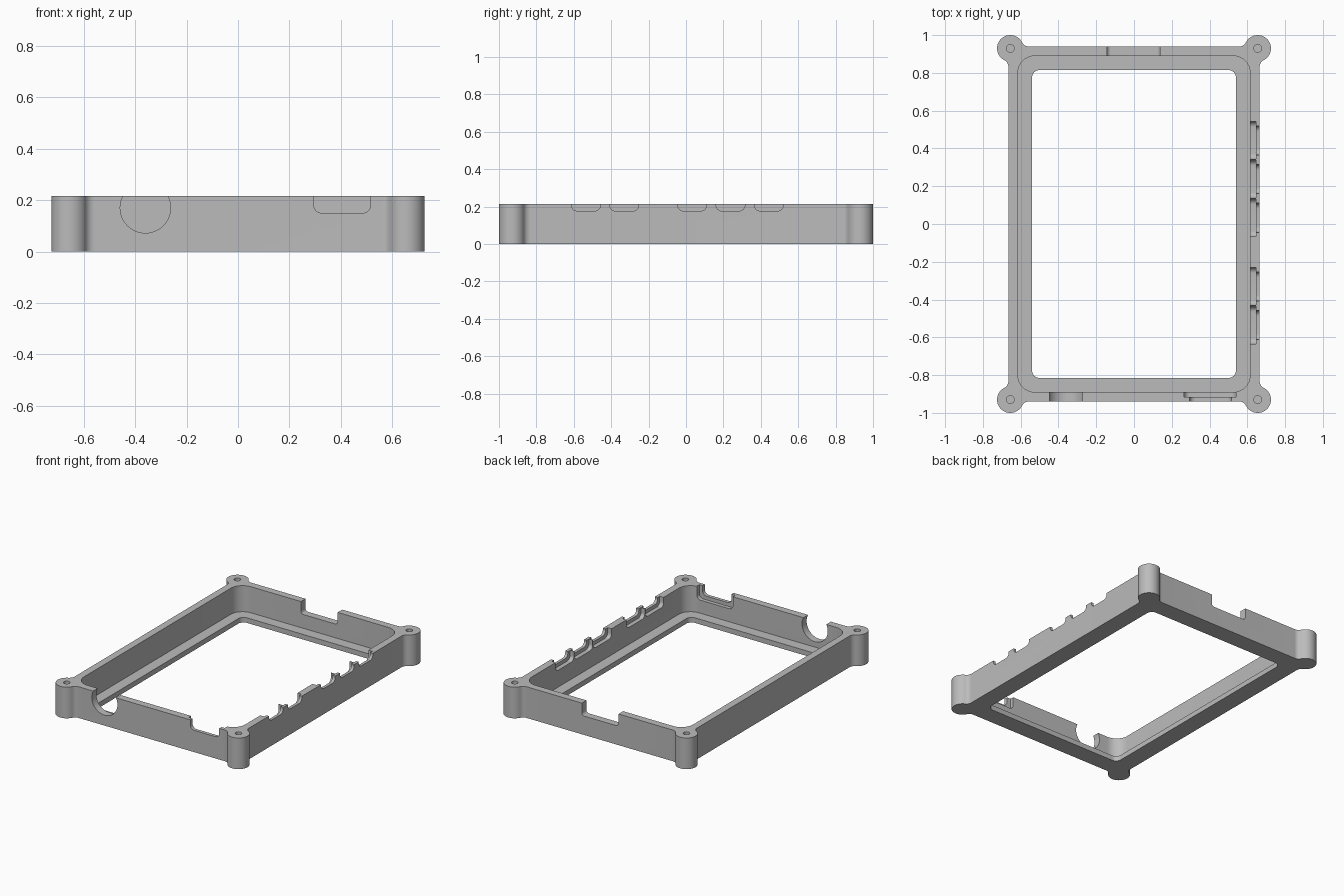
import bpy, bmesh
from math import pi, cos, sin, atan2, sqrt

if "Cube" in bpy.data.objects:
    bpy.data.objects.remove(bpy.data.objects["Cube"])

HEIGHT, LIP = 0.215, 0.035
WALL_X, WALL_Y = 0.665, 0.94
BOSS_X, BOSS_Y, BOSS_R, FILLET = 0.655, 0.93, 0.07, 0.04

grey = bpy.data.materials.new("plain grey")
grey.use_nodes = True
grey.diffuse_color = (0.5, 0.5, 0.5, 1)
grey.node_tree.nodes["Principled BSDF"].inputs["Base Color"].default_value = (0.5, 0.5, 0.5, 1)


def arc(cx, cy, r, a0, a1, n=10):
    return [(cx + r * cos(a0 + (a1 - a0) * i / n), cy + r * sin(a0 + (a1 - a0) * i / n))
            for i in range(n + 1)]


def rounded(x0, x1, y0, y1, r):
    corners = [(x1 - r, y0 + r, -pi / 2), (x1 - r, y1 - r, 0),
               (x0 + r, y1 - r, pi / 2), (x0 + r, y0 + r, pi)]
    return [p for cx, cy, a in corners for p in arc(cx, cy, r, a, a + pi / 2)]


def prism(name, outline, lo, hi, axis="z"):
    """Extrude a 2D outline from lo to hi along the axis."""
    place = {"z": lambda u, v, w: (u, v, w), "y": lambda u, v, w: (u, w, v),
             "x": lambda u, v, w: (w, u, v)}[axis]
    bm = bmesh.new()
    base = bm.faces.new([bm.verts.new(place(u, v, lo)) for u, v in outline])
    top = bmesh.ops.extrude_face_region(bm, geom=[base])["geom"]
    for v in top:
        if isinstance(v, bmesh.types.BMVert):
            v.co["xyz".index(axis)] = hi
    bmesh.ops.recalc_face_normals(bm, faces=bm.faces)
    mesh = bpy.data.meshes.new(name)
    bm.to_mesh(mesh)
    bm.free()
    ob = bpy.data.objects.new(name, mesh)
    bpy.context.collection.objects.link(ob)
    mesh.materials.append(grey)
    return ob


# Outline of one corner: side wall, fillet, screw boss, fillet, end wall
side_x = WALL_X + FILLET
side_y = BOSS_Y - sqrt((BOSS_R + FILLET) ** 2 - (side_x - BOSS_X) ** 2)
end_y = WALL_Y + FILLET
end_x = BOSS_X - sqrt((BOSS_R + FILLET) ** 2 - (end_y - BOSS_Y) ** 2)
a_side = atan2(side_y - BOSS_Y, side_x - BOSS_X)
a_end = atan2(end_y - BOSS_Y, end_x - BOSS_X)
corner = (arc(side_x, side_y, FILLET, pi, a_side + pi)[:-1]
          + arc(BOSS_X, BOSS_Y, BOSS_R, a_side, a_end, 32)
          + arc(end_x, end_y, FILLET, a_end - pi, -pi / 2)[1:])
half = corner + [(-x, y) for x, y in reversed(corner)]
frame = prism("case_frame", half + [(-x, -y) for x, y in half], 0, HEIGHT)

# Pocket and window leaving a thin lip around the bottom
TOP = HEIGHT + 0.1
cutters = [
    prism("pocket", rounded(-0.615, 0.615, -0.89, 0.89, 0.09), LIP, TOP),
    prism("window", rounded(-0.54, 0.54, -0.815, 0.815, 0.04), -0.1, TOP),
]

# Blind screw holes in the bosses
for sx in (-1, 1):
    for sy in (-1, 1):
        cutters.append(prism("screw_hole", arc(sx * BOSS_X, sy * BOSS_Y, 0.021, 0, 2 * pi, 24)[:-1],
                             0.05, TOP))

# Round cable opening and stepped socket slot in the front wall
cutters += [
    prism("round_opening", arc(-0.36, 0.17, 0.098, 0, 2 * pi, 48)[:-1], -0.99, -0.85, "y"),
    prism("front_slot", rounded(0.295, 0.515, 0.15, TOP, 0.03), -0.99, -0.85, "y"),
    prism("front_recess", rounded(0.265, 0.54, 0.125, TOP, 0.03), -0.916, -0.85, "y"),
    prism("back_slot", rounded(-0.143, 0.137, 0.13, TOP, 0.02), 0.85, 0.99, "y"),
]

# Row of stepped button slots in the right-hand wall
for y in (-0.535, -0.33, 0.033, 0.238, 0.443):
    cutters += [
        prism("side_slot", rounded(y - 0.077, y + 0.077, 0.177, TOP, 0.03), 0.58, 0.72, "x"),
        prism("side_recess", rounded(y - 0.1, y + 0.1, 0.152, TOP, 0.03), 0.58, 0.645, "x"),
    ]

bpy.ops.object.select_all(action="DESELECT")
bpy.context.view_layer.objects.active = frame
frame.select_set(True)
for cutter in cutters:
    cutter.hide_render = True
    mod = frame.modifiers.new(cutter.name, "BOOLEAN")
    mod.operation, mod.solver, mod.object = "DIFFERENCE", "EXACT", cutter
    bpy.ops.object.modifier_apply(modifier=mod.name)
    bpy.data.objects.remove(cutter)
bpy.ops.object.shade_smooth_by_angle(angle=pi / 6)
